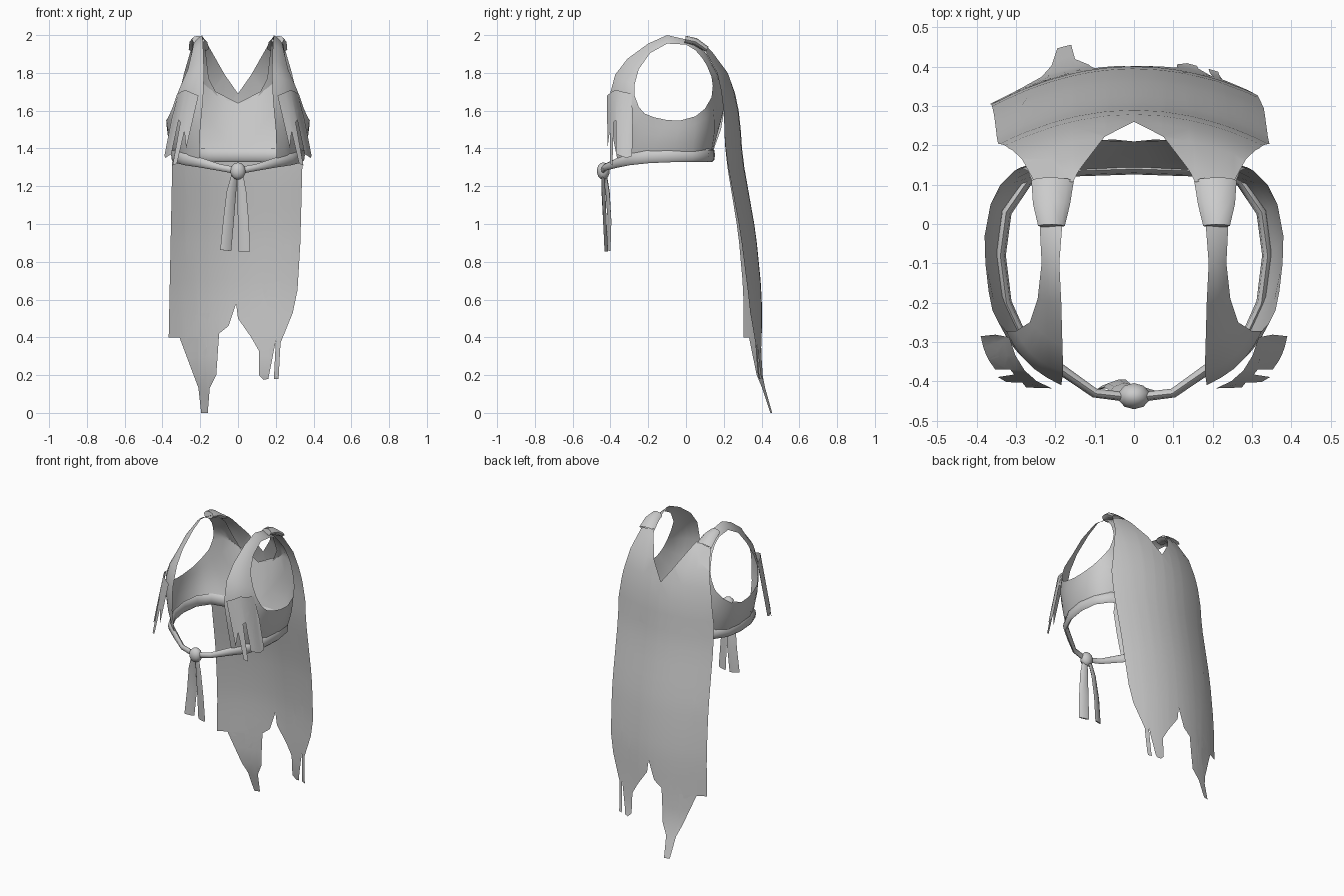
import bpy, bmesh, math
from mathutils import Vector

if "Cube" in bpy.data.objects:
    bpy.data.objects.remove(bpy.data.objects["Cube"])

cloth = bpy.data.materials.new("grey_cloth")
cloth.diffuse_color = (0.6, 0.6, 0.6, 1)
cloth.use_nodes = True
cloth.node_tree.nodes["Principled BSDF"].inputs["Base Color"].default_value = cloth.diffuse_color


def finish(name, bm, mirror=False, angle=50):
    me = bpy.data.meshes.new(name)
    bm.to_mesh(me)
    bm.free()
    me.materials.append(cloth)
    ob = bpy.data.objects.new(name, me)
    bpy.context.collection.objects.link(ob)
    if mirror:
        m = ob.modifiers.new("mirror", 'MIRROR')
        m.use_clip = True
        m.merge_threshold = 0.002
    bpy.ops.object.select_all(action='DESELECT')
    ob.select_set(True)
    bpy.context.view_layer.objects.active = ob
    bpy.ops.object.shade_smooth_by_angle(angle=math.radians(angle))
    return ob


def lerp_table(table, z):
    for (z0, y0), (z1, y1) in zip(table, table[1:]):
        if z <= z1:
            return y0 + (y1 - y0) * (z - z0) / (z1 - z0)
    return table[-1][1]


def cut_sheet(outline, xs, zs):
    """Flat sheet in XZ, cut into a grid so it can be bent."""
    bm = bmesh.new()
    f = bm.faces.new([bm.verts.new((x, 0, z)) for x, z in outline])
    bmesh.ops.triangulate(bm, faces=[f])
    cuts = [((x, 0, 0), (1, 0, 0)) for x in xs] + [((0, 0, z), (0, 0, 1)) for z in zs]
    for co, no in cuts:
        bmesh.ops.bisect_plane(bm, geom=bm.verts[:] + bm.edges[:] + bm.faces[:],
                               dist=1e-5, plane_co=co, plane_no=no)
    bmesh.ops.remove_doubles(bm, verts=bm.verts[:], dist=1e-4)
    return bm


def sweep(name, stations, ref, sides=8, mirror=False):
    """Oval band along stations (x, y, z, half size along ref, half thickness)."""
    bm = bmesh.new()
    pts = [Vector(s[:3]) for s in stations]
    rings = []
    for i, s in enumerate(stations):
        t = (pts[min(i + 1, len(pts) - 1)] - pts[max(i - 1, 0)]).normalized()
        a = Vector(ref)
        a = (a - t * a.dot(t)).normalized()
        b = t.cross(a)
        rings.append([bm.verts.new(pts[i] + a * s[3] * math.cos(k * math.tau / sides)
                                   + b * s[4] * math.sin(k * math.tau / sides))
                      for k in range(sides)])
    for r0, r1 in zip(rings, rings[1:]):
        for k in range(sides):
            n = (k + 1) % sides
            bm.faces.new((r0[k], r0[n], r1[n], r1[k]))
    bm.faces.new(rings[-1])
    if not mirror:
        bm.faces.new(rings[0])
    bmesh.ops.recalc_face_normals(bm, faces=bm.faces[:])
    return finish(name, bm, mirror)


# Cape: ragged sheet hanging from the shoulders, bowed round the back
outline = [(0, 1.69), (-.07, 1.79), (-.155, 1.94), (-.25, 1.92), (-.285, 1.8), (-.32, 1.65),
           (-.345, 1.48), (-.345, 1.3), (-.35, 1.13), (-.335, .9), (-.345, .57), (-.367, .4),
           (-.31, .4), (-.30, .55), (-.27, .55), (-.285, .375), (-.235, .375), (-.215, .53),
           (-.15, .53), (-.17, .44), (-.165, .35), (-.22, .27), (-.215, .18), (-.18, .1),
           (-.195, 0), (-.16, 0), (-.15, .13), (-.115, .2), (-.125, .3), (-.1, .42),
           (-.05, .46), (-.045, .58), (-.01, .58), (0, .5), (.07, .4), (.11, .33),
           (.11, .2), (.135, .175), (.16, .18), (.165, .34), (.2, .38), (.19, .18),
           (.215, .18), (.225, .37), (.29, .53), (.315, .65), (.33, .9), (.335, 1.2),
           (.345, 1.48), (.32, 1.65), (.285, 1.8), (.25, 1.92), (.155, 1.94), (.07, 1.79)]
back_line = [(0, .475), (.2, .415), (.35, .405), (.65, .4), (.95, .37), (1.15, .335), (1.35, .3),
             (1.57, .285), (1.69, .26), (1.8, .225), (1.93, .14), (1.97, .08)]
bm = cut_sheet(outline, [-.28 + .07 * i for i in range(9)], [.1 + .1 * i for i in range(19)])
for v in bm.verts:
    v.co.y = lerp_table(back_line, v.co.z) - .085 * (v.co.x / .34) ** 2
bm.normal_update()
if sum(f.normal.y * f.calc_area() for f in bm.faces) < 0:
    bmesh.ops.reverse_faces(bm, faces=bm.faces[:])
finish("cape", bm)

# Vest half: sheet between the armhole loop and the neck, front and hem edge
armhole = [(.235, -.10, 1.955), (.245, -.19, 1.905), (.265, -.25, 1.82), (.30, -.272, 1.74),
           (.325, -.272, 1.68), (.345, -.25, 1.62), (.36, -.22, 1.585), (.37, -.17, 1.565),
           (.378, -.10, 1.55), (.38, -.03, 1.548), (.365, .05, 1.57), (.34, .10, 1.61),
           (.305, .135, 1.67), (.285, .142, 1.73), (.27, .135, 1.78), (.26, .11, 1.84),
           (.25, .085, 1.88), (.245, .05, 1.92), (.24, 0, 1.95)]
border = [(.19, -.10, 2.0), (.185, -.20, 1.955), (.182, -.31, 1.875), (.18, -.375, 1.79),
          (.185, -.41, 1.66), (.20, -.395, 1.50), (.205, -.365, 1.35), (.27, -.31, 1.35),
          (.32, -.2, 1.35), (.335, -.08, 1.35), (.325, .03, 1.35), (.27, .10, 1.35),
          (.15, .125, 1.35), (0, .13, 1.35), (0, .21, 1.64), (.10, .21, 1.665),
          (.155, .18, 1.77), (.17, .11, 1.90), (.18, .03, 1.97)]
bulge = [.005] * 3 + [.02] * 4 + [.01] * 5 + [.03, .035, .035, .025, .01, .005, .005]
bm = bmesh.new()
STEPS = 5
rows = []
for a, b, bl in zip(armhole, border, bulge):
    a, b = Vector(a), Vector(b)
    row = []
    for i in range(STEPS + 1):
        t = i / STEPS
        p = a.lerp(b, t)
        out = Vector((p.x, p.y + .1, 0)).normalized()
        if b.x == 0:
            out.x = 0
        row.append(bm.verts.new(p + out * bl * math.sin(math.pi * t)))
    rows.append(row)
for i, r in enumerate(rows):
    n = rows[(i + 1) % len(rows)]
    for j in range(STEPS):
        bm.faces.new((r[j], r[j + 1], n[j + 1], n[j]))
# Back centre panel between hem and neckline
mid = bm.verts.new((0, .185, 1.5))
bm.faces.new((rows[13][-1], mid, rows[14][-1]))
bmesh.ops.recalc_face_normals(bm, faces=bm.faces[:])
bm.normal_update()
side = min(bm.faces, key=lambda f: (f.calc_center_median() - Vector((.36, -.05, 1.45))).length)
if side.normal.x < 0:
    bmesh.ops.reverse_faces(bm, faces=bm.faces[:])
finish("vest", bm, True)

# Torn fringe flaps flaring off the front panels
flap = [(0, 1.68), (.5, 1.71), (1, 1.69), (1.05, 1.55), (1.02, 1.36), (.86, 1.35), (.82, 1.5),
        (.73, 1.5), (.68, 1.36), (.52, 1.37), (.52, 1.55), (.42, 1.54), (.36, 1.31),
        (.22, 1.32), (.2, 1.49), (.1, 1.47), (.03, 1.4)]
bm = cut_sheet(flap, [.25, .5, .75], [1.4, 1.5, 1.6])
for v in bm.verts:
    u, z = v.co.x, v.co.z
    f = (1.7 - z) / .35
    bow = .02 * math.sin(math.pi * min(max(u, 0), 1))
    v.co = (.205 + .11 * u + .075 * f + bow, -.418 + .13 * u - bow, z)
bm.normal_update()
if sum(f.normal.y for f in bm.faces) > 0:
    bmesh.ops.reverse_faces(bm, faces=bm.faces[:])
finish("fringe", bm, True)

# Belt: wide at the back, narrowing to a cord at the knot
sweep("belt", [(0, .14, 1.365, .036, .014), (.15, .135, 1.365, .036, .014),
               (.27, .11, 1.365, .036, .014), (.325, .03, 1.365, .036, .014),
               (.34, -.08, 1.363, .036, .014), (.325, -.2, 1.358, .036, .014),
               (.28, -.3, 1.343, .032, .014), (.2, -.36, 1.325, .026, .014),
               (.1, -.43, 1.30, .018, .012), (.02, -.44, 1.285, .018, .012)],
      (0, 0, 1), mirror=True)

# Cape ends wrapped over the shoulder straps
sweep("shoulder_wrap", [(.207, .11, 1.925, .054, .016), (.21, .05, 1.965, .047, .02),
                        (.21, -.005, 1.975, .034, .022)], (1, -.2, .1), mirror=True)

# Knot and hanging belt tails
bm = bmesh.new()
bmesh.ops.create_uvsphere(bm, u_segments=10, v_segments=7, radius=1)
for v in bm.verts:
    v.co = (v.co.x * .042, v.co.y * .034 - .438, v.co.z * .046 + 1.28)
finish("knot", bm)
sweep("left_tail", [(-.015, -.43, 1.27, .018, .008), (-.035, -.415, 1.17, .027, .008),
                    (-.05, -.405, 1.02, .03, .006), (-.065, -.41, .86, .031, .005)],
      (1, .35, 0), 6)
sweep("right_tail", [(.01, -.44, 1.27, .016, .008), (.02, -.437, 1.17, .025, .008),
                     (.028, -.43, 1.02, .03, .006), (.033, -.422, .855, .033, .005)],
      (1, -.3, 0), 6)
